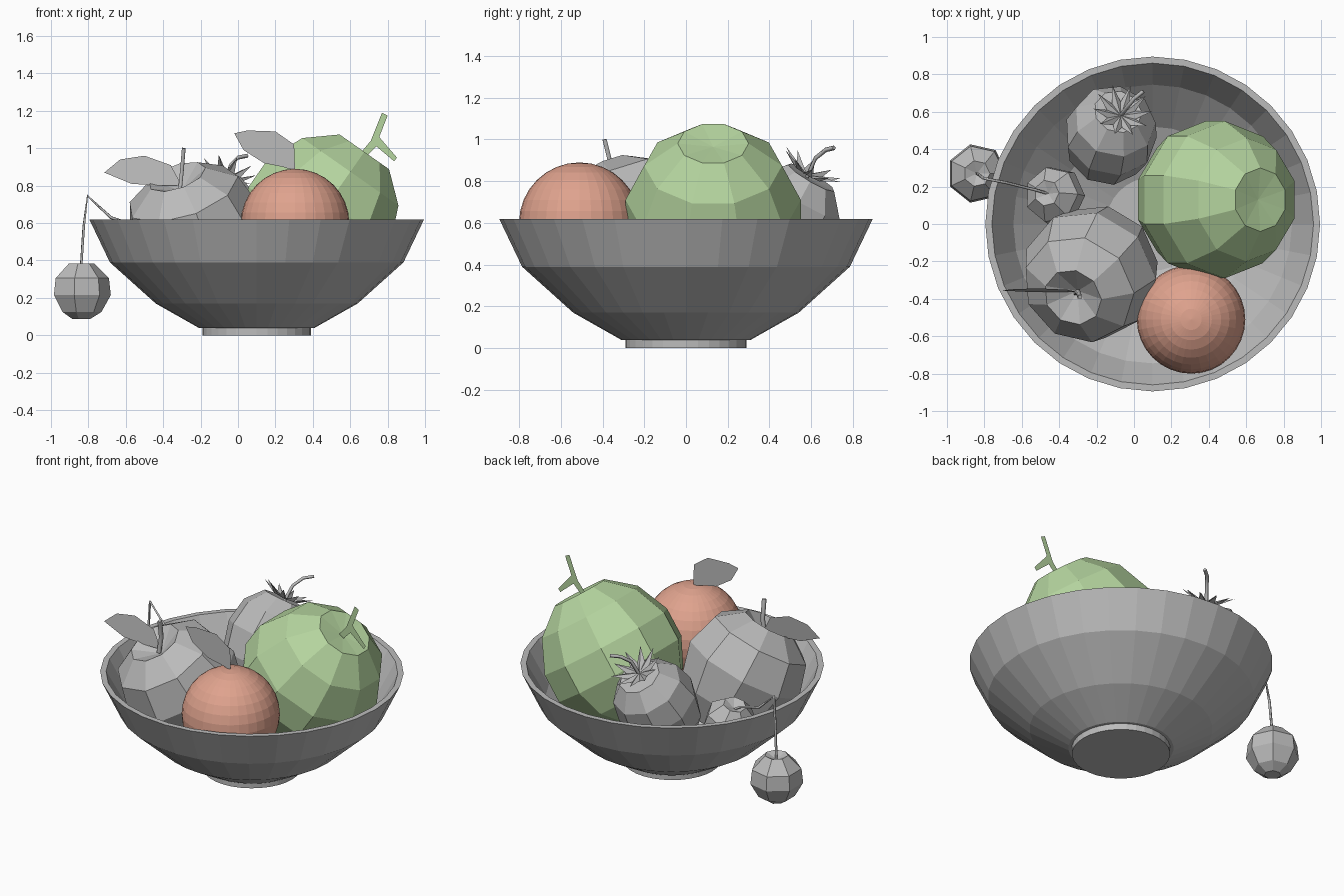
import bpy, bmesh, math
from mathutils import Vector

if "Cube" in bpy.data.objects:
    bpy.data.objects.remove(bpy.data.objects["Cube"])


def material(name, rgb):
    m = bpy.data.materials.new(name)
    m.diffuse_color = (*rgb, 1)
    m.use_nodes = True
    m.node_tree.nodes["Principled BSDF"].inputs["Base Color"].default_value = m.diffuse_color
    return m


GREY = material("grey", (0.50, 0.50, 0.50))
GREEN = material("melon green", (0.46, 0.66, 0.345))
ORANGE = material("orange peel", (0.74, 0.365, 0.27))


def finish(bm, name, mat, loc=(0, 0, 0), axis=(0, 0, 1)):
    """Store the mesh and aim its local z along axis."""
    me = bpy.data.meshes.new(name)
    bm.to_mesh(me)
    bm.free()
    me.materials.append(mat)
    ob = bpy.data.objects.new(name, me)
    bpy.context.collection.objects.link(ob)
    ob.location = loc
    a = Vector(axis)
    if a.x or a.y:
        ob.rotation_mode = 'QUATERNION'
        ob.rotation_quaternion = Vector((0, 0, 1)).rotation_difference(a.normalized())
    return ob


def lathe(name, profile, sides, mat, loc=(0, 0, 0), axis=(0, 0, 1), turn=0.0):
    """Revolve (radius, height) points; radius 0 makes a pole."""
    bm = bmesh.new()
    rings = []
    for r, z in profile:
        if r == 0:
            rings.append([bm.verts.new((0, 0, z))] * sides)
        else:
            rings.append([bm.verts.new((r * math.cos(2 * math.pi * i / sides + turn),
                                        r * math.sin(2 * math.pi * i / sides + turn), z))
                          for i in range(sides)])
    for a, b in zip(rings, rings[1:]):
        for i in range(sides):
            j = (i + 1) % sides
            corners = list(dict.fromkeys((a[i], a[j], b[j], b[i])))
            bm.faces.new(corners)
    bmesh.ops.recalc_face_normals(bm, faces=bm.faces[:])
    return finish(bm, name, mat, loc, axis)


def sheet(name, outline, mat):
    """Thin flat leaf from an outline."""
    bm = bmesh.new()
    bm.faces.new([bm.verts.new(p) for p in outline])
    return finish(bm, name, mat)


def stem(name, path, width, mat):
    """Four-sided tube along a path."""
    cu = bpy.data.curves.new(name, 'CURVE')
    cu.dimensions = '3D'
    cu.bevel_depth = width
    cu.bevel_resolution = 0
    cu.use_fill_caps = True
    sp = cu.splines.new('POLY')
    sp.points.add(len(path) - 1)
    for p, co in zip(sp.points, path):
        p.co = (*co, 1)
    cu.materials.append(mat)
    ob = bpy.data.objects.new(name, cu)
    bpy.context.collection.objects.link(ob)
    return ob


# Bowl with foot, outer wall, rim and inner wall
lathe("bowl", [(0, 0), (0.29, 0), (0.29, 0.04), (0.31, 0.04), (0.54, 0.17),
               (0.785, 0.39), (0.895, 0.62), (0.86, 0.62), (0.745, 0.41),
               (0.52, 0.2), (0.25, 0.08), (0, 0.08)], 32, GREY, (0.1, 0, 0))

# Orange with an upright leaf
bm = bmesh.new()
bmesh.ops.create_uvsphere(bm, u_segments=32, v_segments=16, radius=0.29)
finish(bm, "orange", ORANGE, (0.305, -0.51, 0.6))
sheet("orange_leaf", [(x, -0.51, z) for x, z in
      [(0.305, 0.88), (0.30, 1.02), (0.20, 1.09), (0.05, 1.095), (-0.02, 1.08),
       (0.03, 0.99), (0.14, 0.92), (0.24, 0.90)]], GREY)

# Melon leaning to the right, with a forked flat stem
lathe("melon", [(0, 0.39), (0.17, 0.41), (0.33, 0.28), (0.42, 0.08), (0.42, -0.1),
                (0.34, -0.27), (0.18, -0.39), (0, -0.41)], 10, GREEN,
      (0.44, 0.13, 0.645), (0.574, 0, 0.819), math.pi / 10)
sheet("melon_stem", [(x, 0.1, z) for x, z in
      [(0.66, 0.98), (0.71, 1.04), (0.73, 1.09), (0.77, 1.19), (0.80, 1.175),
       (0.755, 1.06), (0.85, 0.95), (0.835, 0.93), (0.74, 1.01), (0.69, 0.96)]], GREEN)

# Apple tipped towards the front left, with stem and leaf
lathe("apple", [(0, 0.27), (0.16, 0.355), (0.31, 0.25), (0.37, 0.05), (0.31, -0.17),
                (0.19, -0.33), (0, -0.31)], 9, GREY,
      (-0.22, -0.25, 0.54), (-0.3, -0.4, 0.87))
stem("apple_stem", [(-0.31, -0.37, 0.78), (-0.30, -0.36, 0.88), (-0.29, -0.39, 1.0)],
     0.014, GREY)
sheet("apple_leaf", [(x, -0.46 + 0.12 * z, z) for x, z in
      [(-0.30, 0.80), (-0.36, 0.91), (-0.50, 0.96), (-0.63, 0.94), (-0.715, 0.87),
       (-0.57, 0.81), (-0.42, 0.80)]], GREY)

# Strawberry with a spiky crown and stem
berry_axis = (0.16, 0.5, 0.85)
lathe("strawberry", [(0, 0.27), (0.13, 0.28), (0.22, 0.18), (0.25, 0.03), (0.21, -0.14),
                     (0.12, -0.26), (0, -0.31)], 9, GREY, (-0.13, 0.46, 0.58), berry_axis)
bm = bmesh.new()
hub = bm.verts.new((0, 0, 0))
rim = []
for i in range(20):
    r, z = ((0.16, 0.06), (0.08, 0.01))[i % 2]
    rim.append(bm.verts.new((r * math.cos(i * math.pi / 10), r * math.sin(i * math.pi / 10), z)))
for i in range(20):
    bm.faces.new((hub, rim[i], rim[(i + 1) % 20]))
finish(bm, "strawberry_crown", GREY, (-0.07, 0.58, 0.83), berry_axis)
stem("strawberry_stem", [(-0.07, 0.58, 0.82), (-0.04, 0.62, 0.91), (0.0, 0.67, 0.95),
                         (0.05, 0.71, 0.96)], 0.011, GREY)

# Pair of cherries joined by a stem over the rim
cherry = [(0, 0.12), (0.07, 0.15), (0.15, 0.07), (0.16, -0.02), (0.11, -0.11),
          (0.05, -0.148), (0, -0.148)]
lathe("hanging_cherry", cherry, 7, GREY, (-0.84, 0.27, 0.235))
lathe("inner_cherry", cherry, 7, GREY, (-0.42, 0.15, 0.43), (-0.3, 0.1, 0.9))
stem("cherry_stem", [(-0.84, 0.27, 0.35), (-0.825, 0.26, 0.58), (-0.805, 0.245, 0.745),
                     (-0.68, 0.22, 0.63), (-0.52, 0.18, 0.575), (-0.45, 0.16, 0.53)],
     0.008, GREY)
